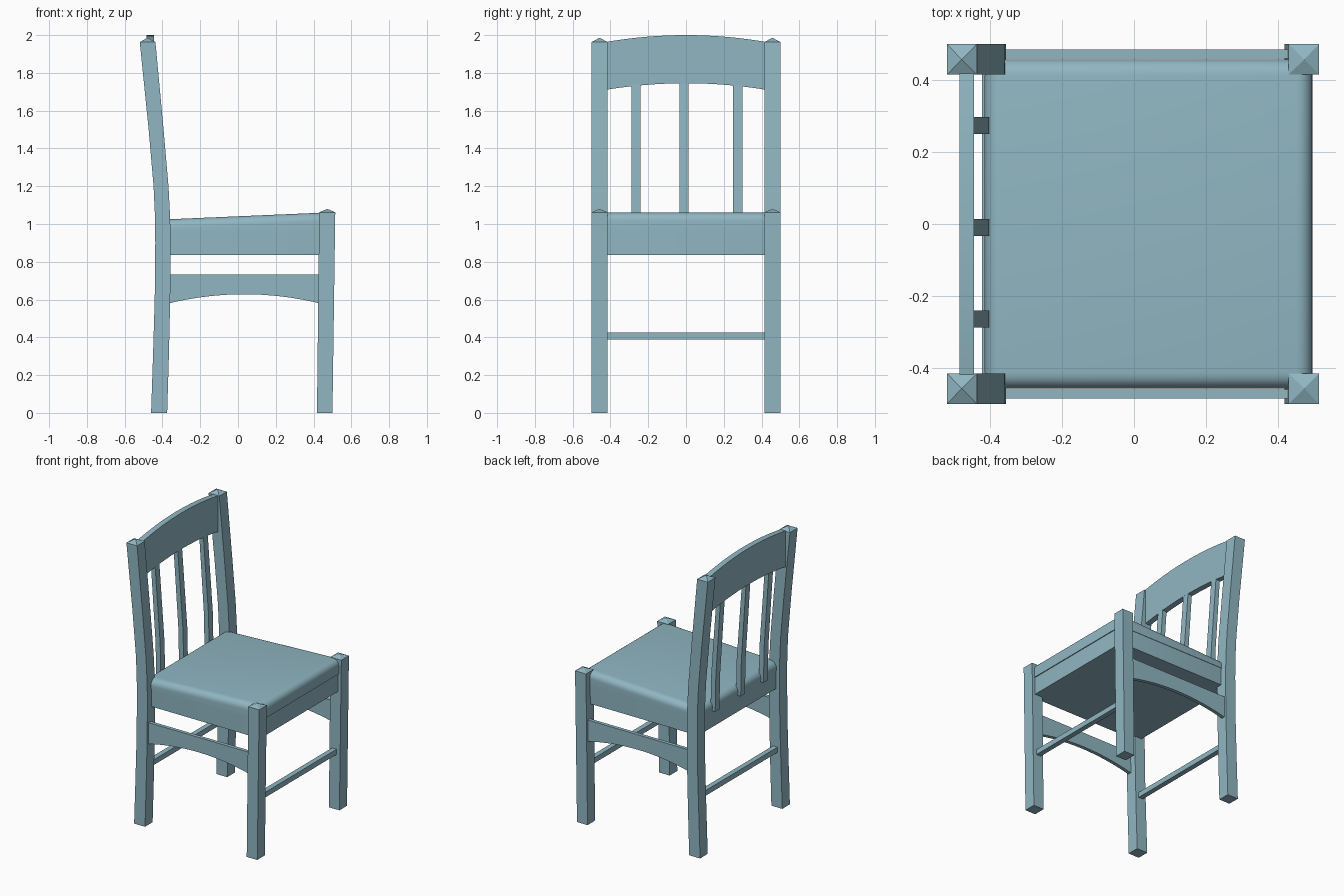
import bpy, bmesh, math

cube = bpy.data.objects.get("Cube")
if cube:
    bpy.data.objects.remove(cube, do_unlink=True)

paint = bpy.data.materials.new("dusty_blue_paint")
paint.use_nodes = True
COLOR = (0.28, 0.47, 0.54, 1)
paint.diffuse_color = COLOR
paint.node_tree.nodes["Principled BSDF"].inputs["Base Color"].default_value = COLOR


def finish(name, bm, angle=30):
    bmesh.ops.recalc_face_normals(bm, faces=bm.faces)
    mesh = bpy.data.meshes.new(name)
    bm.to_mesh(mesh)
    bm.free()
    mesh.materials.append(paint)
    obj = bpy.data.objects.new(name, mesh)
    bpy.context.collection.objects.link(obj)
    bpy.ops.object.select_all(action="DESELECT")
    obj.select_set(True)
    bpy.context.view_layer.objects.active = obj
    bpy.ops.object.shade_smooth_by_angle(angle=math.radians(angle))
    return obj


def loft(name, rings, apex=None):
    """Skin four-sided rings (z, x0, x1, y0, y1), closed by a cap or a point."""
    bm = bmesh.new()
    loops = [[bm.verts.new(p) for p in
              ((x0, y0, z), (x1, y0, z), (x1, y1, z), (x0, y1, z))]
             for z, x0, x1, y0, y1 in rings]
    for a, b in zip(loops, loops[1:]):
        for i in range(4):
            j = (i + 1) % 4
            bm.faces.new((a[i], a[j], b[j], b[i]))
    bm.faces.new(loops[0])
    top = loops[-1]
    if apex:
        tip = bm.verts.new(apex)
        for i in range(4):
            bm.faces.new((top[i], top[(i + 1) % 4], tip))
    else:
        bm.faces.new(top)
    return finish(name, bm)


def box(name, x0, x1, y0, y1, z0, z1):
    return loft(name, [(z0, x0, x1, y0, y1), (z1, x0, x1, y0, y1)])


def arched_board(name, half, bottom, top, place, near, far, steps=16):
    """Board whose lower and upper edges are arcs (end height, rise)."""
    bm = bmesh.new()
    ts = [-1 + 2 * i / steps for i in range(steps + 1)]
    outline = [(t * half, bottom[0] + bottom[1] * (1 - t * t)) for t in ts]
    outline += [(t * half, top[0] + top[1] * (1 - t * t)) for t in reversed(ts)]
    sides = [[bm.verts.new(place(u, d, z)) for u, z in outline] for d in (near, far)]
    for side in sides:
        bm.faces.new(side)
    n = len(outline)
    for i in range(n):
        j = (i + 1) % n
        bm.faces.new((sides[0][i], sides[0][j], sides[1][j], sides[1][i]))
    return finish(name, bm)


def seat_part(name, x0, x1, half, z0, z_rear, z_front, radius, round_top):
    """Block with rounded corners and an optionally rounded, sloping top."""
    bm = bmesh.new()
    bmesh.ops.create_cube(bm, size=2)
    for v in bm.verts:
        front, up = v.co.x > 0, v.co.z > 0
        v.co.x = x1 if front else x0
        v.co.y *= half
        v.co.z = (z_front if front else z_rear) if up else z0
    mid = (z0 + z_rear) / 2
    edges = []
    for e in bm.edges:
        heights = [v.co.z > mid for v in e.verts]
        if heights[0] != heights[1] or (round_top and all(heights)):
            edges.append(e)
    bmesh.ops.bevel(bm, geom=edges, offset=radius, segments=6, profile=0.5,
                    affect="EDGES", clamp_overlap=True)
    return finish(name, bm, 40)


# Legs and side stretchers, mirrored across y
tall_profile = [(0, -0.46, -0.375), (0.3, -0.45, -0.366), (0.6, -0.441, -0.359),
                (0.9, -0.438, -0.356), (1.05, -0.44, -0.36), (1.2, -0.447, -0.368),
                (1.5, -0.473, -0.394), (1.963, -0.52, -0.437)]
short_profile = [(0, 0.418, 0.5), (1.062, 0.43, 0.515)]
for side, s in (("front", -1), ("back", 1)):
    y0, y1 = sorted((0.415 * s, 0.5 * s))
    y_mid = (y0 + y1) / 2
    loft("tall_leg_" + side, [(*p, y0, y1) for p in tall_profile],
         (-0.479, y_mid, 1.986))
    loft("short_leg_" + side, [(*p, y0, y1) for p in short_profile],
         (0.473, y_mid, 1.08))
    arched_board("arched_stretcher_" + side, 0.4, (0.58, 0.048), (0.733, 0),
                 lambda u, d, z: (u + 0.033, d, z), s * 0.46, s * 0.485)

# Thin cross stretchers
for name, x in (("stretcher_under_seat_edge", 0.46), ("stretcher_under_backrest", -0.405)):
    box(name, x - 0.018, x + 0.018, -0.43, 0.43, 0.388, 0.425)

# Seat
seat_part("seat_frame", -0.412, 0.49, 0.455, 0.835, 0.96, 0.96, 0.04, False)
seat_part("seat_cushion", -0.415, 0.496, 0.458, 0.96, 1.023, 1.062, 0.045, True)

# Backrest
arched_board("crest_rail", 0.428, (1.71, 0.035), (1.963, 0.037),
             lambda u, d, z: (d, u, z), -0.485, -0.445)
for i, y in enumerate((-0.264, -0.01, 0.274)):
    loft("spindle_%d" % (i + 1),
         [(0.95, -0.436, -0.4, y - 0.024, y + 0.024),
          (1.2, -0.441, -0.405, y - 0.024, y + 0.024),
          (1.78, -0.48, -0.448, y - 0.024, y + 0.024)])
